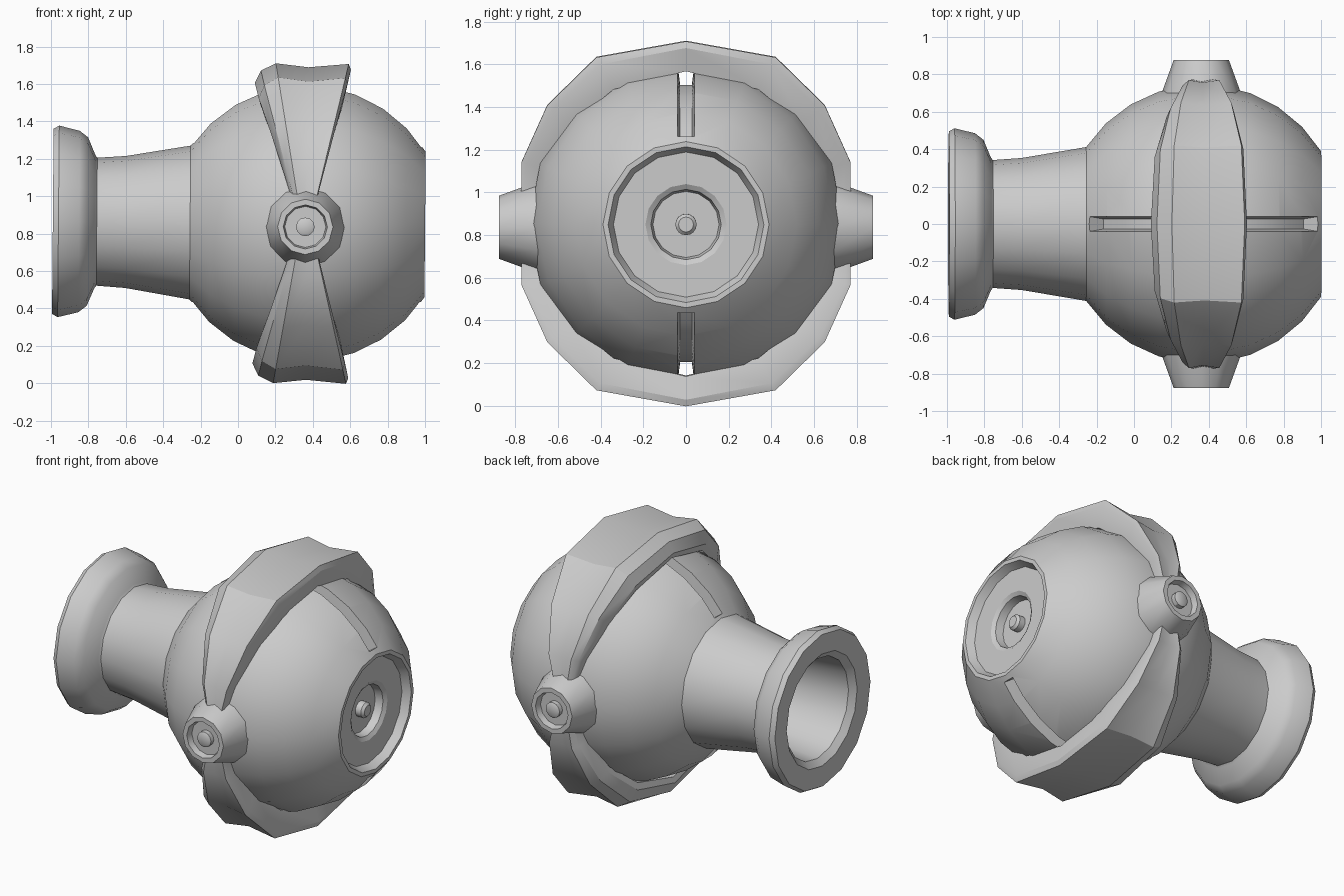
import bpy, bmesh, math
from mathutils import Matrix, Vector

if "Cube" in bpy.data.objects:
    bpy.data.objects.remove(bpy.data.objects["Cube"])

CX, CZ, R = 0.365, 0.854, 0.745      # ball centre and radius


def finish(name, bm, matrix=Matrix(), angle=30):
    bmesh.ops.remove_doubles(bm, verts=bm.verts, dist=1e-5)
    bmesh.ops.transform(bm, matrix=matrix, verts=bm.verts)
    bmesh.ops.recalc_face_normals(bm, faces=bm.faces)
    me = bpy.data.meshes.new(name)
    bm.to_mesh(me)
    bm.free()
    ob = bpy.data.objects.new(name, me)
    bpy.context.collection.objects.link(ob)
    smooth(ob, angle)
    return ob


def smooth(ob, angle=30):
    bpy.ops.object.select_all(action='DESELECT')
    ob.select_set(True)
    bpy.context.view_layer.objects.active = ob
    bpy.ops.object.shade_smooth_by_angle(angle=math.radians(angle))


def lathe(name, profile, n, matrix):
    """Revolve (x, radius) points about the x axis; both ends lie on the axis."""
    bm = bmesh.new()
    rings = []
    for x, r in profile:
        if r == 0:
            rings.append([bm.verts.new((x, 0, 0))] * n)
        else:
            rings.append([bm.verts.new((x, r * math.sin(2 * math.pi * i / n),
                                        r * math.cos(2 * math.pi * i / n))) for i in range(n)])
    for a, b in zip(rings, rings[1:]):
        for i in range(n):
            j = (i + 1) % n
            bm.faces.new(list(dict.fromkeys((a[i], a[j], b[j], b[i]))))
    return finish(name, bm, matrix)


def sweep(name, sections, closed):
    """Skin a list of equal-length closed cross-sections."""
    bm = bmesh.new()
    loops = [[bm.verts.new(p) for p in s] for s in sections]
    pairs = list(zip(loops, loops[1:]))
    if closed:
        pairs.append((loops[-1], loops[0]))
    else:
        bm.faces.new(loops[0])
        bm.faces.new(loops[-1])
    for a, b in pairs:
        for i in range(len(a)):
            j = (i + 1) % len(a)
            bm.faces.new((a[i], a[j], b[j], b[i]))
    return finish(name, bm)


# Body: hollow flanged neck, ball, recessed end socket with a small stud
ball = []
for i in range(10):
    t = math.radians(146.5 - i * (146.5 - 31.5) / 9)
    ball.append((CX + R * math.cos(t), R * math.sin(t)))
profile = [(-0.3, 0), (-0.3, 0.27), (-0.95, 0.325), (-0.985, 0.365), (-0.99, 0.495),
           (-0.96, 0.512), (-0.85, 0.485), (-0.805, 0.45), (-0.765, 0.355), (-0.755, 0.342),
           (-0.6, 0.353)] + ball + [
           (1.0, 0.365), (0.95, 0.34), (0.95, 0.19), (0.935, 0.165), (0.885, 0.155),
           (0.885, 0.05), (0.925, 0.05), (0.94, 0.035), (0.94, 0)]
body = lathe("body", profile, 16, Matrix.Translation((0, 0, CZ)))

# Grooves over the top and bottom of the ball
for side in (1, -1):
    sections = []
    for i in range(11):
        t = math.radians(34 + i * 11.1)
        sections.append([(CX + r * math.cos(t), y, CZ + side * r * math.sin(t))
                         for r, y in ((0.65, -0.027), (0.65, 0.027), (0.85, 0.055), (0.85, -0.055))])
    cutter = sweep("groove_cutter", sections, False)
    cutter.hide_render = True
    mod = body.modifiers.new("groove", 'BOOLEAN')
    mod.operation, mod.solver, mod.object = 'DIFFERENCE', 'EXACT', cutter
    bpy.context.view_layer.objects.active = body
    bpy.ops.object.modifier_move_to_index(modifier=mod.name, index=0)
    bpy.ops.object.modifier_apply(modifier=mod.name)
    bpy.data.objects.remove(cutter)
smooth(body)

# Band around the ball: wide at top and bottom, pinched at the side bosses
quarter = [(0, 0.855), (0.42, 0.78), (0.65, 0.555), (0.77, 0.29), (0.775, 0)]
half = quarter + [(y, -z) for y, z in quarter[-2::-1]]
path = half + [(-y, z) for y, z in half[-2:0:-1]]
cross = [(-0.265, 0), (-0.277, 0.25), (-0.245, 0.72), (-0.165, 1), (0.01, 0.86),
         (0.225, 1), (0.237, 0.78), (0.21, 0)]        # x offset, inner-to-outer fraction
sections = []
for y, z in path:
    d = Vector((0, y, z))
    k = (0.03 + 0.265 * abs(z)) / 0.257
    inner = 0.715
    sections.append([Vector((CX - 0.005 + x * k, 0, CZ))
                     + d.normalized() * (inner + f * (d.length - inner)) for x, f in cross])
band = sweep("band", sections, True)

# Side bosses with recessed studs
boss = [(0.58, 0), (0.58, 0.23), (0.70, 0.212), (0.876, 0.148), (0.876, 0.118), (0.835, 0.11),
        (0.835, 0.05), (0.865, 0.05), (0.873, 0.035), (0.873, 0)]
parts = [body, band]
for side, label in ((-1, "front"), (1, "back")):
    m = Matrix.Translation((CX - 0.005, 0, CZ - 0.018)) @ Matrix.Rotation(side * math.pi / 2, 4, 'Z')
    parts.append(lathe(label + "_boss", boss, 12, m))

# The whole model leans very slightly
pivot = Matrix.Translation((CX, 0, CZ))
lean = pivot @ Matrix.Rotation(math.radians(0.5), 4, 'Y') @ pivot.inverted()
for ob in parts:
    ob.data.transform(lean)
